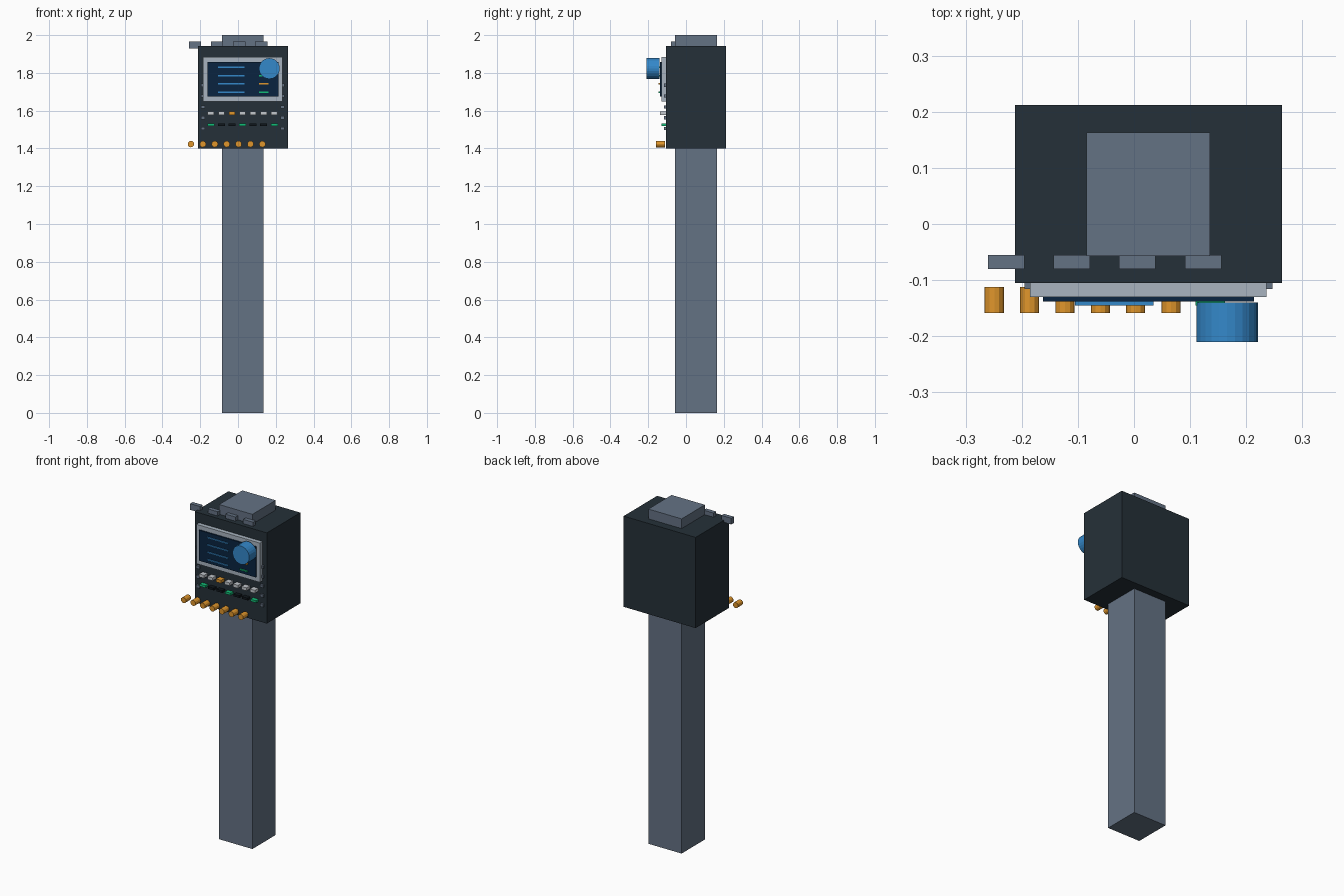
import bpy
from math import pi

cube = bpy.data.objects.get("Cube")
if cube:
    bpy.data.objects.remove(cube, do_unlink=True)


def material(name, r, g, b):
    """Flat colour from 0-255 display values, stored as linear."""
    lin = [((c / 255 + 0.055) / 1.055) ** 2.4 for c in (r, g, b)] + [1.0]
    m = bpy.data.materials.new(name)
    m.use_nodes = True
    m.diffuse_color = lin
    m.node_tree.nodes["Principled BSDF"].inputs["Base Color"].default_value = lin
    return m


slate = material("slate grey", 100, 114, 132)
charcoal = material("charcoal", 37, 48, 56)
silver = material("silver", 168, 180, 192)
navy = material("screen navy", 9, 36, 64)
blue = material("blue", 52, 136, 202)
amber = material("amber", 224, 150, 44)
green = material("green", 18, 190, 120)
black = material("unlit black", 15, 22, 28)
white = material("key white", 195, 200, 205)


def box(name, mat, x, y, z):
    """Box from (low, high) ranges on each axis."""
    bpy.ops.mesh.primitive_cube_add(size=1, location=[sum(r) / 2 for r in (x, y, z)])
    ob = bpy.context.object
    ob.name = name
    ob.scale = [r[1] - r[0] for r in (x, y, z)]
    bpy.ops.object.transform_apply(location=False, rotation=False, scale=True)
    ob.data.materials.append(mat)
    return ob


def span(centre, width):
    return (centre - width / 2, centre + width / 2)


def knob(name, mat, x, z, radius, y, sides):
    """Cylinder pointing forwards."""
    bpy.ops.mesh.primitive_cylinder_add(
        vertices=sides, radius=radius, depth=y[1] - y[0],
        location=(x, sum(y) / 2, z), rotation=(pi / 2, 0, 0))
    ob = bpy.context.object
    ob.name = name
    ob.data.materials.append(mat)
    return ob


# Post and cabinet
box("post", slate, (-0.085, 0.135), (-0.057, 0.163), (0, 2))
box("cabinet", charcoal, (-0.212, 0.264), (-0.105, 0.212), (1.4, 1.942))

# Display with text lines
box("bezel", silver, (-0.185, 0.236), (-0.13, -0.104), (1.648, 1.883))
box("screen", navy, (-0.162, 0.214), (-0.138, -0.129), (1.675, 1.857))
for i, mat in enumerate((green, green, amber, green)):
    z = span(1.83 - i * 0.044, 0.008)
    box(f"text_line_{i + 1}", blue, (-0.105, 0.035), (-0.145, -0.137), z)
    box(f"value_line_{i + 1}", mat, (0.11, 0.162), (-0.145, -0.137), z)

# Large dial
knob("main_dial", blue, 0.166, 1.823, 0.055, (-0.21, -0.14), 24)

# Key row, indicator row and lower row of small knobs
for i in range(7):
    x = -0.144 + i * 0.056
    box(f"key_{i + 1}", amber if i == 2 else white,
        span(x, 0.033), (-0.138, -0.104), span(1.587, 0.018))
    box(f"indicator_{i + 1}", black if i % 3 else green,
        span(x, 0.037), (-0.13, -0.104), span(1.525, 0.013))
    knob(f"small_knob_{i + 1}", amber, -0.249 + i * 0.063, 1.423, 0.017,
         (-0.159, -0.112), 12)

# Side soft keys
for side, x in (("right", -0.185), ("left", 0.236)):
    for i in range(5):
        box(f"{side}_side_key_{i + 1}", slate,
            span(x, 0.021), (-0.116, -0.104), span(1.735 - i * 0.0575, 0.017))

# Tabs along the top edge
for i in range(4):
    box(f"top_tab_{i + 1}", slate,
        span(-0.228 + i * 0.117, 0.065), (-0.08, -0.055), (1.93, 1.967))
